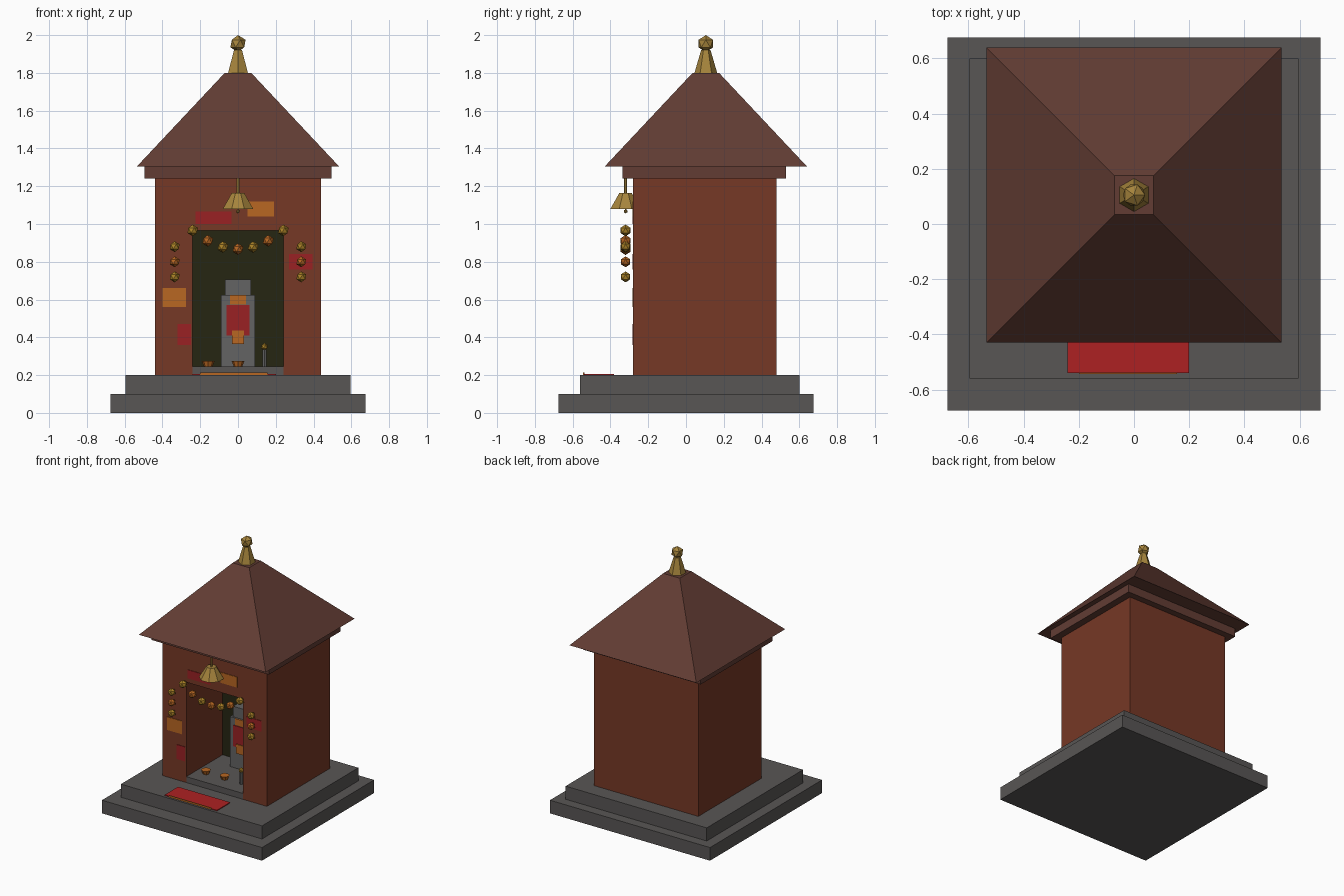
import bpy
from math import pi, sqrt

cube = bpy.data.objects.get("Cube")
if cube:
    bpy.data.objects.remove(cube, do_unlink=True)


def material(name, r, g, b):
    m = bpy.data.materials.new(name)
    m.use_nodes = True
    m.diffuse_color = (r, g, b, 1)
    m.node_tree.nodes["Principled BSDF"].inputs["Base Color"].default_value = (r, g, b, 1)
    return m


brick = material("red_brown_wall", .18, .04, .019)
tile = material("roof_brown", .122, .046, .034)
stone = material("grey_stone", .098, .092, .09)
dark = material("dark_interior", .019, .019, .006)
gold = material("brass", .38, .23, .045)
yellow = material("marigold_yellow", .40, .22, .02)
orange = material("orange", .48, .135, .016)
red = material("red_cloth", .32, .015, .017)
mat_red = material("bright_red", .42, .015, .016)
idol = material("idol_grey", .125, .125, .125)


def finish(name, mat):
    ob = bpy.context.object
    ob.name = ob.data.name = name
    ob.data.materials.append(mat)
    return ob


def box(name, x, y, z, mat):
    """Box from (min, max) ranges."""
    spans = (x, y, z)
    bpy.ops.mesh.primitive_cube_add(size=1, location=[(a + b) / 2 for a, b in spans])
    ob = finish(name, mat)
    ob.scale = [b - a for a, b in spans]
    bpy.ops.object.transform_apply(location=False, rotation=False)
    return ob


def taper(name, sides, r1, r2, x, y, z, mat, turn=0):
    """Tapered prism between two heights."""
    bpy.ops.mesh.primitive_cone_add(vertices=sides, radius1=r1, radius2=r2, depth=z[1] - z[0],
                                    location=(x, y, sum(z) / 2), rotation=(0, 0, turn))
    return finish(name, mat)


def ball(name, r, x, y, z, mat):
    bpy.ops.mesh.primitive_ico_sphere_add(subdivisions=1, radius=r, location=(x, y, z))
    return finish(name, mat)


# Stepped plinth
box("lower_step", (-.675, .675), (-.675, .675), (0, .1), stone)
box("upper_step", (-.595, .595), (-.56, .6), (.1, .2), stone)

# Walls with the niche cut out
walls = box("walls", (-.44, .44), (-.28, .48), (.2, 1.24), brick)
cutter = box("niche_cutter", (-.24, .24), (-.5, .165), (.1, .965), brick)
cut = walls.modifiers.new("niche", "BOOLEAN")
cut.operation, cut.solver, cut.object = "DIFFERENCE", "EXACT", cutter
bpy.context.view_layer.objects.active = walls
bpy.ops.object.modifier_apply(modifier=cut.name)
bpy.data.objects.remove(cutter, do_unlink=True)
box("niche_back", (-.24, .24), (.157, .166), (.2, .965), dark)
box("niche_floor", (-.24, .24), (-.28, .16), (.19, .245), stone)

# Roof and finial
AXIS = .105
box("eave_band", (-.495, .495), (-.335, .53), (1.24, 1.305), tile)
taper("roof", 4, .535 * sqrt(2), .07 * sqrt(2), 0, AXIS, (1.305, 1.8), tile, pi / 4)
taper("finial_cone", 6, .06, .025, 0, AXIS, (1.8, 1.92), gold)
ball("finial_ball", .045, 0, AXIS, 1.955, gold)

# Hanging bell
FRONT = -.32
taper("bell_rod", 6, .008, .008, 0, FRONT, (1.15, 1.24), gold)
taper("bell", 8, .087, .035, 0, FRONT, (1.08, 1.165), gold, pi / 8)
taper("clapper_rod", 6, .004, .004, 0, FRONT, (1.065, 1.1), gold)
ball("clapper", .011, 0, FRONT, 1.067, gold)

# Flower garland across the door and strings on both sides
for i in range(-3, 4):
    ball("garland_flower", .031, i * .08, FRONT, .867 + .011 * i * i, yellow if i % 2 else orange)
for side in (-1, 1):
    for i in range(3):
        ball("side_flower", .029, side * .335, FRONT, .72 + .08 * i, orange if i == 1 else yellow)

# Cloth patches on the front wall
for x, z, mat in [((-.225, -.035), (1, 1.065), red), ((.05, .19), (1.04, 1.12), orange),
                  ((-.4, -.275), (.56, .66), orange), ((-.32, -.25), (.36, .47), red),
                  ((.27, .395), (.76, .84), red)]:
    box("wall_patch", x, (-.284, -.279), z, mat)

# Idol and its cloths
box("idol_body", (-.09, .09), (.03, .13), (.245, .625), idol)
box("idol_head", (-.07, .07), (.04, .12), (.625, .705), idol)
for name, w, z, y, mat in [("idol_robe", .06, (.41, .57), .024, red),
                           ("idol_collar", .042, (.575, .625), .024, orange),
                           ("idol_sash", .031, (.365, .435), .018, orange)]:
    box(name, (-w, w), (y, y + .007), z, mat)

# Offerings on the niche floor
for x in (-.158, 0):
    taper("lamp_bowl", 8, .022, .034, x, -.16, (.245, .275), orange)
taper("incense_stick", 6, .012, .012, .14, -.16, (.245, .335), idol)
ball("incense_tip", .02, .14, -.16, .35, yellow)

# Door mat
box("mat", (-.24, .2), (-.54, -.38), (.199, .206), mat_red)
box("mat_trim", (-.2, .155), (-.544, -.538), (.199, .213), orange)
